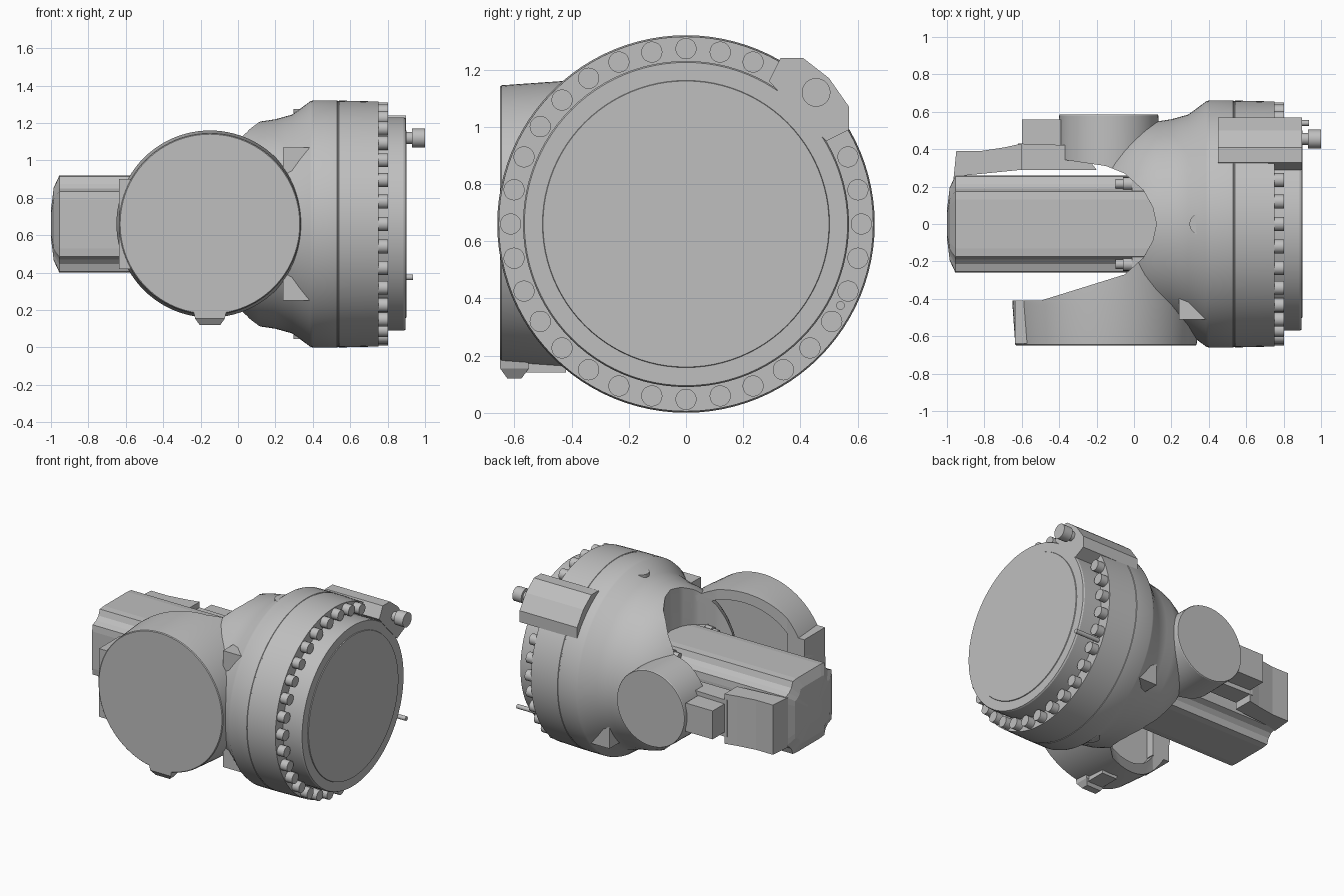
import bpy, bmesh, math
from mathutils import Vector

old = bpy.data.objects.get("Cube")
if old:
    bpy.data.objects.remove(old, do_unlink=True)

CZ = 0.66  # height of the main axis

grey = bpy.data.materials.new("cast_grey")
grey.use_nodes = True
colour = (0.52, 0.52, 0.52, 1)
grey.diffuse_color = colour
for node in grey.node_tree.nodes:
    if node.type == 'BSDF_PRINCIPLED':
        node.inputs["Base Color"].default_value = colour


def place(axis, t, u, v):
    return Vector({'x': (t, u, v), 'y': (u, t, v), 'z': (u, v, t)}[axis])


def loft(name, rings):
    """Skin a list of equal rings and close both ends."""
    bm = bmesh.new()
    rows = [[bm.verts.new(p) for p in ring] for ring in rings]
    n = len(rows[0])
    for a, b in zip(rows, rows[1:]):
        for i in range(n):
            j = (i + 1) % n
            bm.faces.new((a[i], a[j], b[j], b[i]))
    bm.faces.new(rows[0])
    bm.faces.new(rows[-1])
    bmesh.ops.recalc_face_normals(bm, faces=bm.faces)
    mesh = bpy.data.meshes.new(name)
    bm.to_mesh(mesh)
    bm.free()
    mesh.materials.append(grey)
    ob = bpy.data.objects.new(name, mesh)
    bpy.context.collection.objects.link(ob)
    return ob


def lathe(name, axis, centre, profile, n=96):
    """Turn (position, radius) pairs about an axis."""
    cu, cv = centre
    angles = [math.tau * i / n for i in range(n)]
    return loft(name, [[place(axis, t, cu + r * math.cos(a), cv + r * math.sin(a))
                        for a in angles] for t, r in profile])


def prism(name, axis, outline, start, end):
    return loft(name, [[place(axis, t, u, v) for u, v in outline] for t in (start, end)])


def box(name, x, y, z):
    return prism(name, 'z', [(x[0], y[0]), (x[1], y[0]), (x[1], y[1]), (x[0], y[1])], *z)


def activate(ob):
    bpy.ops.object.select_all(action='DESELECT')
    ob.select_set(True)
    bpy.context.view_layer.objects.active = ob


def cut(ob, cutter):
    mod = ob.modifiers.new("cut", 'BOOLEAN')
    mod.operation = 'DIFFERENCE'
    mod.solver = 'EXACT'
    mod.object = cutter
    activate(ob)
    bpy.ops.object.modifier_apply(modifier=mod.name)


def smooth(ob):
    activate(ob)
    bpy.ops.object.shade_smooth_by_angle(angle=math.radians(25))


# Main housing, flange and the two side arms
housing = lathe("housing", 'x', (0, CZ),
                [(-.15, .36), (-.1, .42), (-.05, .465), (0, .5), (.06, .53), (.12, .548),
                 (.2, .56), (.29, .585), (.385, .655), (.4, .66), (.53, .66),
                 (.532, .657), (.538, .657), (.54, .66), (.75, .655)])
flange = lathe("output_flange", 'x', (0, CZ),
               [(.7, .57), (.885, .57), (.895, .565), (.895, .502), (.9, .5)])
front_arm = lathe("front_arm", 'y', (-.15, CZ), [(-.65, .48), (-.645, .485), (-.43, .5), (-.15, .5)])
back_boss = lathe("back_boss", 'y', (-.135, CZ), [(.2, .27), (.58, .265), (.585, .262)])

# Open pocket between the arms, and the hollow inside the front arm
pocket = prism("pocket_cutter", 'z',
               [(-1.2, -.41), (-.5, -.41), (-.05, -.27), (.05, -.18), (.1, -.09), (.12, 0),
                (.1, .09), (.05, .18), (-.05, .27), (-.15, .31), (-.42, .35), (-1.2, .35)], -.2, 1.6)
hollow = lathe("hollow_cutter", 'y', (-.15, CZ), [(-.47, .43), (0, .43)])
for part in (housing, front_arm, back_boss):
    cut(part, pocket)
cut(front_arm, hollow)
for helper in (pocket, hollow):
    bpy.data.objects.remove(helper, do_unlink=True)
for part in (housing, flange, front_arm, back_boss):
    smooth(part)

# Bolt circle, leaving a gap for the lug
for i in range(32):
    if i in (3, 4, 5):
        continue
    a = math.tau * i / 32
    smooth(lathe("flange_bolt", 'x', (.613 * math.cos(a), CZ + .613 * math.sin(a)),
                 [(.73, .037), (.803, .037)], 20))

# Lug with its stop bolt and small pins
prism("lug", 'x', [(.38, 1.06), (.29, 1.16), (.33, 1.24), (.41, 1.24), (.5, 1.17),
                   (.57, 1.07), (.57, .99), (.49, .95)], .45, .898)
smooth(lathe("stop_bolt", 'x', (.455, 1.12),
             [(.88, .032), (.93, .032), (.931, .05), (1.0, .05)], 32))
smooth(lathe("index_pin", 'x', (.54, .375), [(.7, .015), (.935, .015)], 16))

# Plugs above and below the shoulder
for name, z0, z1 in (("top_plug", 1.15, 1.275), ("bottom_plug", .17, .045)):
    smooth(lathe(name, 'z', (.355, 0), [(z0, .058), (z1, .058)], 32))

# Gussets between shoulder and arms
for name, side, flip in (("front_top_gusset", -1, 1), ("front_bottom_gusset", -1, -1),
                         ("back_bottom_gusset", 1, -1)):
    outline = [(.24, CZ + flip * .41), (.39, CZ + flip * .41), (.27, CZ + flip * .24),
               (.24, CZ + flip * .24)]
    prism(name, 'y', outline, side * .3, side * .51)

# Foot under the front arm and the pad on its free end
loft("arm_foot", [[Vector((x * w - .15, y, z)) for x, y in ((-1, -.65 + d), (1, -.65 + d),
                                                           (1, -.55 - d), (-1, -.55 - d))]
                  for z, w, d in ((.21, .09, 0), (.155, .08, 0), (.12, .055, .025))])
box("arm_foot_rib", (-.21, -.09), (-.6, -.42), (.14, .25))
box("arm_pad", (-.635, -.5), (-.64, -.41), (.42, .9))

# Motor body with grooved corners and a rounded end
quarter = [(.26, .13), (.255, .175), (.215, .19), (.19, .215), (.175, .255), (.13, .26)]
section = []
for sy, sz in ((1, 1), (-1, 1), (-1, -1), (1, -1)):
    points = [(sy * y, sz * z) for y, z in quarter]
    section += points if sy * sz > 0 else points[::-1]
loft("motor", [[Vector((x, s * y, CZ + s * z)) for y, z in section]
               for x, s in ((.15, 1), (-.955, 1), (-.985, .75), (-1.0, .3))])
for sy in (-1, 1):
    for sz in (-1, 1):
        smooth(lathe("motor_bolt", 'x', (sy * .215, CZ + sz * .215),
                     [(-.1, .025), (-.06, .025), (-.059, .035), (.1, .035)], 16))
box("motor_mount", (-.01, .15), (-.255, .255), (.41, .91))

# Terminal cover and connector on the back of the motor
prism("terminal_cover", 'z', [(-.965, .24), (-.95, .39), (-.82, .39), (-.69, .41), (-.6, .43),
                              (-.6, .29), (-.9, .26)], .48, .83)
prism("cable_link", 'z', [(-.65, .29), (-.62, .43), (-.3, .42), (-.2, .29)], .53, .79)
box("connector", (-.6, -.39), (.4, .56), (.56, .76))
